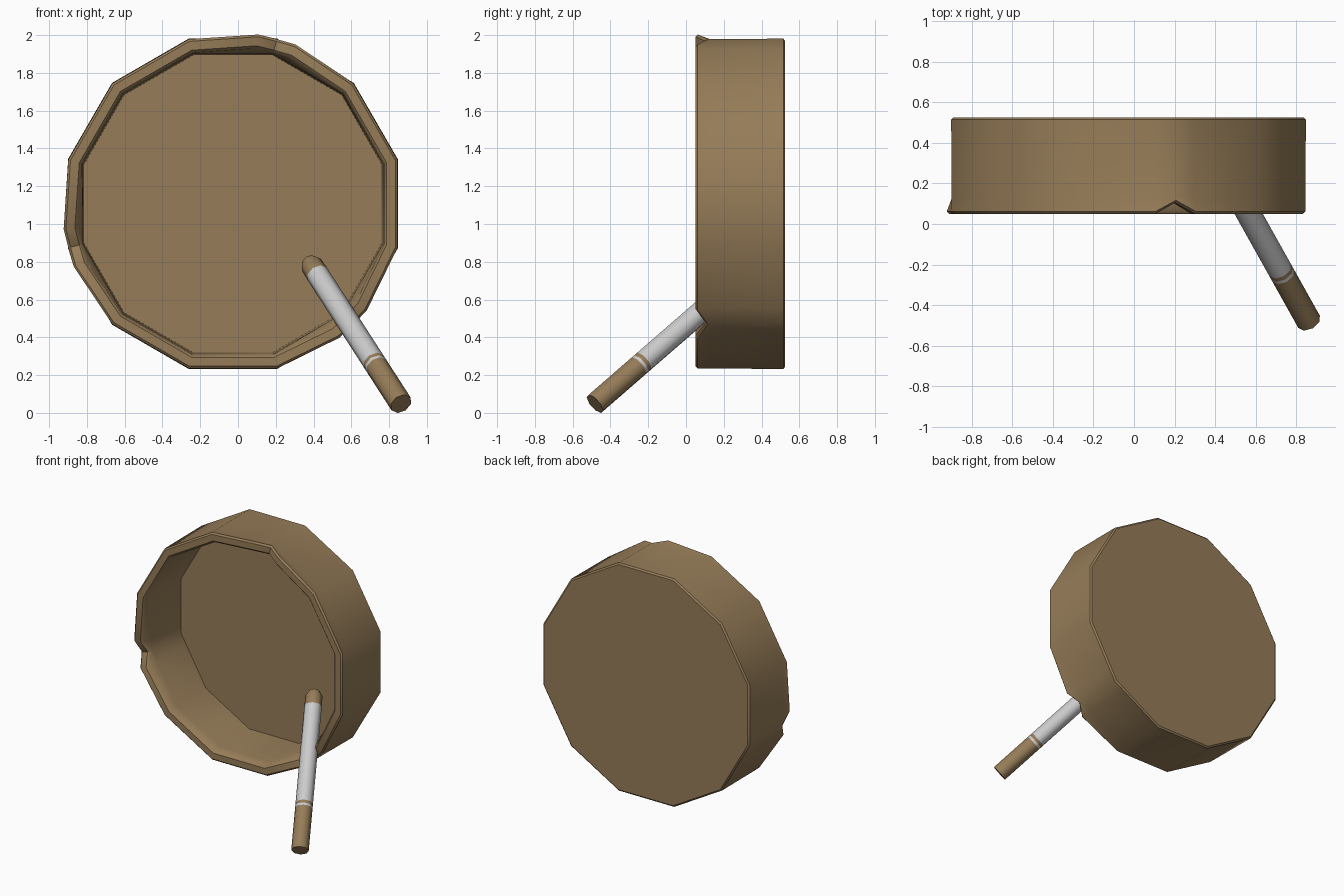
import bpy, bmesh, math
from mathutils import Vector

if "Cube" in bpy.data.objects:
    bpy.data.objects.remove(bpy.data.objects["Cube"])


def material(name, rgb):
    m = bpy.data.materials.new(name)
    m.diffuse_color = (*rgb, 1)
    m.use_nodes = True
    m.node_tree.nodes["Principled BSDF"].inputs["Base Color"].default_value = m.diffuse_color
    return m


BROWN = material("tan_brown", (0.305, 0.203, 0.098))
WHITE = material("paper_white", (0.60, 0.60, 0.60))


def loft(name, rings, mats, bands, angle):
    """Skin a list of equal-length point rings, cap both ends."""
    bm = bmesh.new()
    rows = [[bm.verts.new(p) for p in ring] for ring in rings]
    n = len(rows[0])
    for i in range(len(rows) - 1):
        for j in range(n):
            k = (j + 1) % n
            f = bm.faces.new((rows[i][j], rows[i][k], rows[i + 1][k], rows[i + 1][j]))
            f.material_index = bands[i] if bands else 0
    bm.faces.new(rows[0][::-1])
    bm.faces.new(rows[-1]).material_index = bands[-1] if bands else 0
    bmesh.ops.recalc_face_normals(bm, faces=bm.faces)
    me = bpy.data.meshes.new(name)
    bm.to_mesh(me)
    bm.free()
    for m in mats:
        me.materials.append(m)
    ob = bpy.data.objects.new(name, me)
    bpy.context.collection.objects.link(ob)
    bpy.ops.object.select_all(action='DESELECT')
    ob.select_set(True)
    bpy.context.view_layer.objects.active = ob
    bpy.ops.object.shade_smooth_by_angle(angle=math.radians(angle))
    return ob


# Twelve-sided dish lying on its axis (y), with three rests notched in the rim
CX, CZ = -0.027, 1.107
NOTCHES = (75, 195, 315)
FLARE = 6.5
columns = []  # (angle in degrees, kind)
for i in range(12):
    a = 15 + 30 * i
    if a in NOTCHES:
        columns += [(a - FLARE, "shoulder"), (a, "notch"), (a + FLARE, "shoulder")]
    else:
        columns.append((a, "plain"))


def dish_ring(radius, y, rim):
    pts = []
    for a, kind in columns:
        r, yy = radius, y
        if kind == "shoulder":
            # below the rim the shoulders stay on the flat sides
            if rim:
                r = radius + 0.004
            else:
                r = radius * math.cos(math.radians(15)) / math.cos(math.radians(15 - FLARE))
        elif kind == "notch" and rim:
            yy = y + 0.055
        t = math.radians(a)
        pts.append((CX + r * math.cos(t), yy, CZ + r * math.sin(t)))
    return pts


profile = [  # radius, y, belongs to rim
    (0.893, 0.525, False), (0.905, 0.515, False), (0.903, 0.125, False),
    (0.902, 0.062, True), (0.890, 0.050, True), (0.842, 0.050, True),
    (0.828, 0.064, True), (0.822, 0.128, False), (0.815, 0.475, False),
]
loft("ashtray", [dish_ring(*p) for p in profile], [BROWN], None, 40)

# Cigarette resting in the lower right notch
start = Vector((0.863, -0.482, 0.048))
tip = Vector((0.375, 0.390, 0.805))
axis = tip - start
u = axis.cross(Vector((0, 0, 1))).normalized()
v = u.cross(axis).normalized()
R, SIDES = 0.061, 8


def stick_ring(t, scale):
    c = start + axis * t
    return [c + (u * math.cos(2 * math.pi * j / SIDES)
                 + v * math.sin(2 * math.pi * j / SIDES)) * R * scale
            for j in range(SIDES)]


# position along the stick, radius scale; bands: filter, white, stripe, paper, ash
stations = [(0, 1), (0.262, 1), (0.276, 1), (0.294, 1), (0.905, 1), (0.97, 0.97), (1, 0.6)]
loft("cigarette", [stick_ring(*s) for s in stations], [BROWN, WHITE],
     [0, 1, 0, 1, 0, 0], 50)
